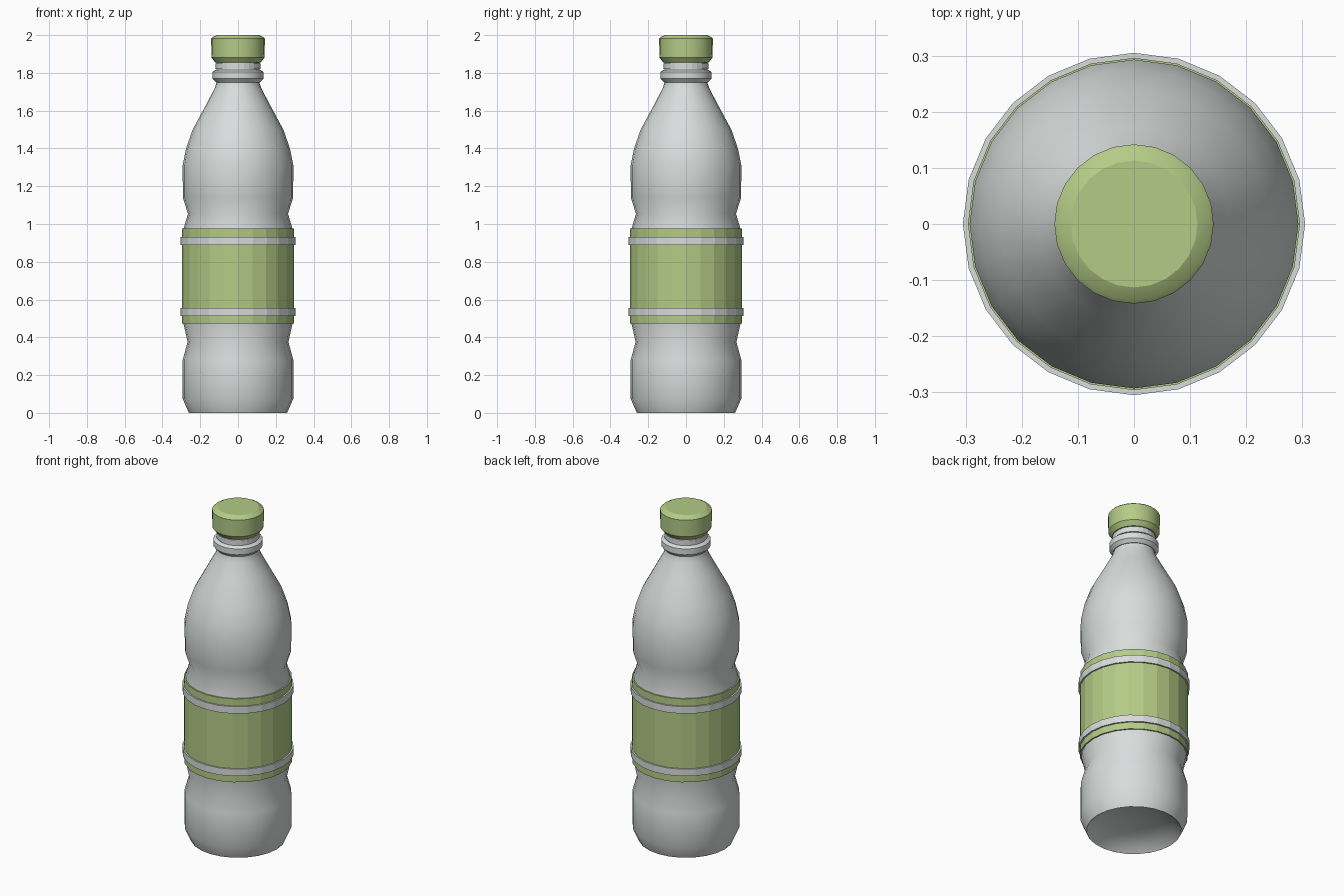
import bpy, bmesh, math

SIDES = 24

if "Cube" in bpy.data.objects:
    bpy.data.objects.remove(bpy.data.objects["Cube"], do_unlink=True)


def material(name, rgb):
    mat = bpy.data.materials.new(name)
    mat.use_nodes = True
    mat.diffuse_color = (*rgb, 1)
    bsdf = next(n for n in mat.node_tree.nodes if n.type == 'BSDF_PRINCIPLED')
    bsdf.inputs["Base Color"].default_value = (*rgb, 1)
    return mat


def lathe(name, profile, mat, closed=False, smooth=None):
    """Revolve (radius, height) points around z; closed joins last to first."""
    bm = bmesh.new()
    rings = []
    for r, z in profile:
        if r == 0:
            rings.append([bm.verts.new((0, 0, z))] * SIDES)
            continue
        angles = [math.tau * i / SIDES for i in range(SIDES)]
        rings.append([bm.verts.new((r * math.cos(a), r * math.sin(a), z)) for a in angles])
    pairs = list(zip(rings, rings[1:]))
    if closed:
        pairs.append((rings[-1], rings[0]))
    for low, high in pairs:
        for i in range(SIDES):
            j = (i + 1) % SIDES
            corners = dict.fromkeys((low[i], low[j], high[j], high[i]))
            bm.faces.new(list(corners))
    bmesh.ops.recalc_face_normals(bm, faces=bm.faces)
    mesh = bpy.data.meshes.new(name)
    bm.to_mesh(mesh)
    bm.free()
    mesh.materials.append(mat)
    obj = bpy.data.objects.new(name, mesh)
    bpy.context.collection.objects.link(obj)
    if smooth:
        bpy.ops.object.select_all(action='DESELECT')
        obj.select_set(True)
        bpy.context.view_layer.objects.active = obj
        bpy.ops.object.shade_smooth_by_angle(angle=math.radians(smooth))
    return obj


def band(name, inner, outer, bottom, top, mat):
    return lathe(name, [(inner, bottom), (outer, bottom), (outer, top), (inner, top)],
                 mat, closed=True)


grey = material("pale grey plastic", (0.70, 0.72, 0.72))
green = material("soft green", (0.455, 0.60, 0.24))

# Bottle body with hollowed base, two waists, shoulder and neck
lathe("bottle_body", [
    (0, 0.07), (0.14, 0.055), (0.22, 0.03), (0.26, 0),
    (0.293, 0.075), (0.293, 0.28), (0.267, 0.375), (0.288, 0.47),
    (0.288, 0.975), (0.265, 1.055), (0.292, 1.14), (0.293, 1.31),
    (0.275, 1.4), (0.24, 1.5), (0.17, 1.63), (0.125, 1.715),
    (0.113, 1.75), (0.113, 1.92), (0, 1.92)], grey, smooth=40)

# Wrapped label and its two raised hoops
band("label", 0.28, 0.296, 0.472, 0.975, green)
for name, z in (("lower_hoop", 0.513), ("upper_hoop", 0.89)):
    band(name, 0.28, 0.305, z, z + 0.042, grey)

# Neck collar with sloped underside, and the thin ring above it
lathe("neck_collar", [(0.1, 1.75), (0.117, 1.75), (0.135, 1.77),
                      (0.135, 1.805), (0.12, 1.815), (0.1, 1.815)],
      grey, closed=True, smooth=25)
band("neck_ring", 0.1, 0.118, 1.82, 1.85, grey)

# Screw cap, tapered at the bottom and chamfered at the top
lathe("cap", [(0, 1.855), (0.12, 1.855), (0.141, 1.882), (0.142, 1.982),
              (0.136, 1.988), (0.113, 2.0), (0, 2.0)], green, smooth=20)
